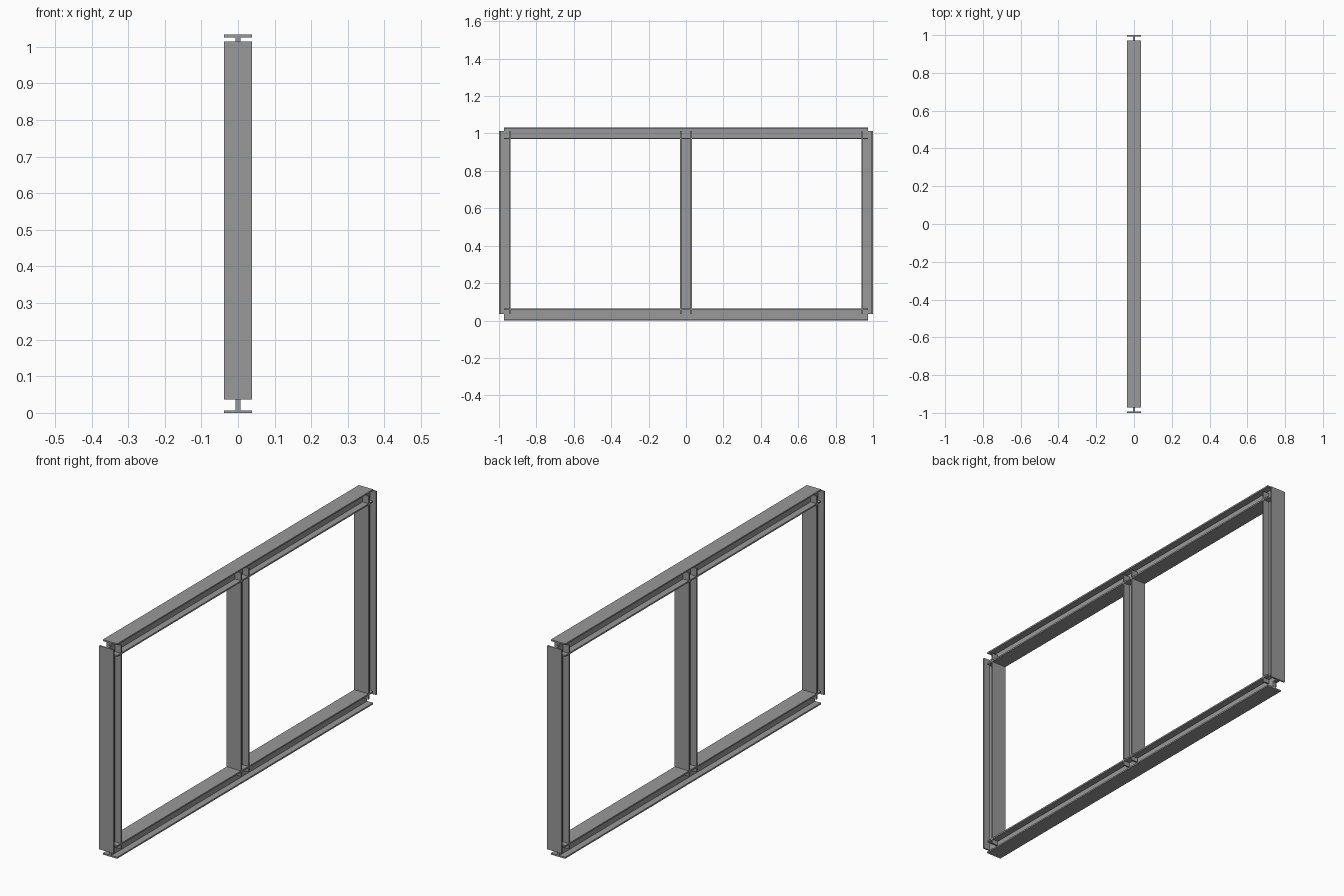
import bpy
import bmesh
from mathutils import Matrix, Vector

cube = bpy.data.objects.get("Cube")
if cube:
    bpy.data.objects.remove(cube, do_unlink=True)

steel = bpy.data.materials.new("steel_grey")
steel.use_nodes = True
grey = (0.32, 0.32, 0.32, 1)
steel.diffuse_color = grey
steel.node_tree.nodes["Principled BSDF"].inputs["Base Color"].default_value = grey

WIDTH, DEPTH = 0.076, 0.063      # section size
FLANGE, WEB = 0.007, 0.013       # plate thicknesses


def i_beam(name, start, end, depth_axis):
    """Extrude an I-section from start to end, with its flanges facing depth_axis."""
    start, end = Vector(start), Vector(end)
    across, up = Vector((1, 0, 0)), Vector(depth_axis)
    w, t, d, f = WIDTH / 2, WEB / 2, DEPTH / 2, DEPTH / 2 - FLANGE
    # Right half of the section, mirrored to close the outline
    half = [(w, -d), (w, -f), (t, -f), (t, f), (w, f), (w, d)]
    outline = half + [(-u, v) for u, v in reversed(half)]
    bm = bmesh.new()
    face = bm.faces.new([bm.verts.new(start + across * u + up * v) for u, v in outline])
    ext = bmesh.ops.extrude_face_region(bm, geom=[face], use_keep_orig=True)
    moved = [g for g in ext["geom"] if isinstance(g, bmesh.types.BMVert)]
    bmesh.ops.translate(bm, vec=end - start, verts=moved)
    bmesh.ops.recalc_face_normals(bm, faces=bm.faces)
    mesh = bpy.data.meshes.new(name)
    bm.to_mesh(mesh)
    bm.free()
    mesh.materials.append(steel)
    obj = bpy.data.objects.new(name, mesh)
    bpy.context.collection.objects.link(obj)


# Posts, flanges facing front and back
POST_Y = 1 - DEPTH / 2
for name, y in (("front_post", -POST_Y), ("middle_post", 0), ("back_post", POST_Y)):
    i_beam(name, (0, y, 0.036), (0, y, 1.014), (0, 1, 0))

# Rails, flanges facing up and down
for name, z in (("bottom_rail", DEPTH / 2), ("top_rail", 1.033 - DEPTH / 2)):
    i_beam(name, (0, -0.972, z), (0, 0.972, z), (0, 0, 1))
